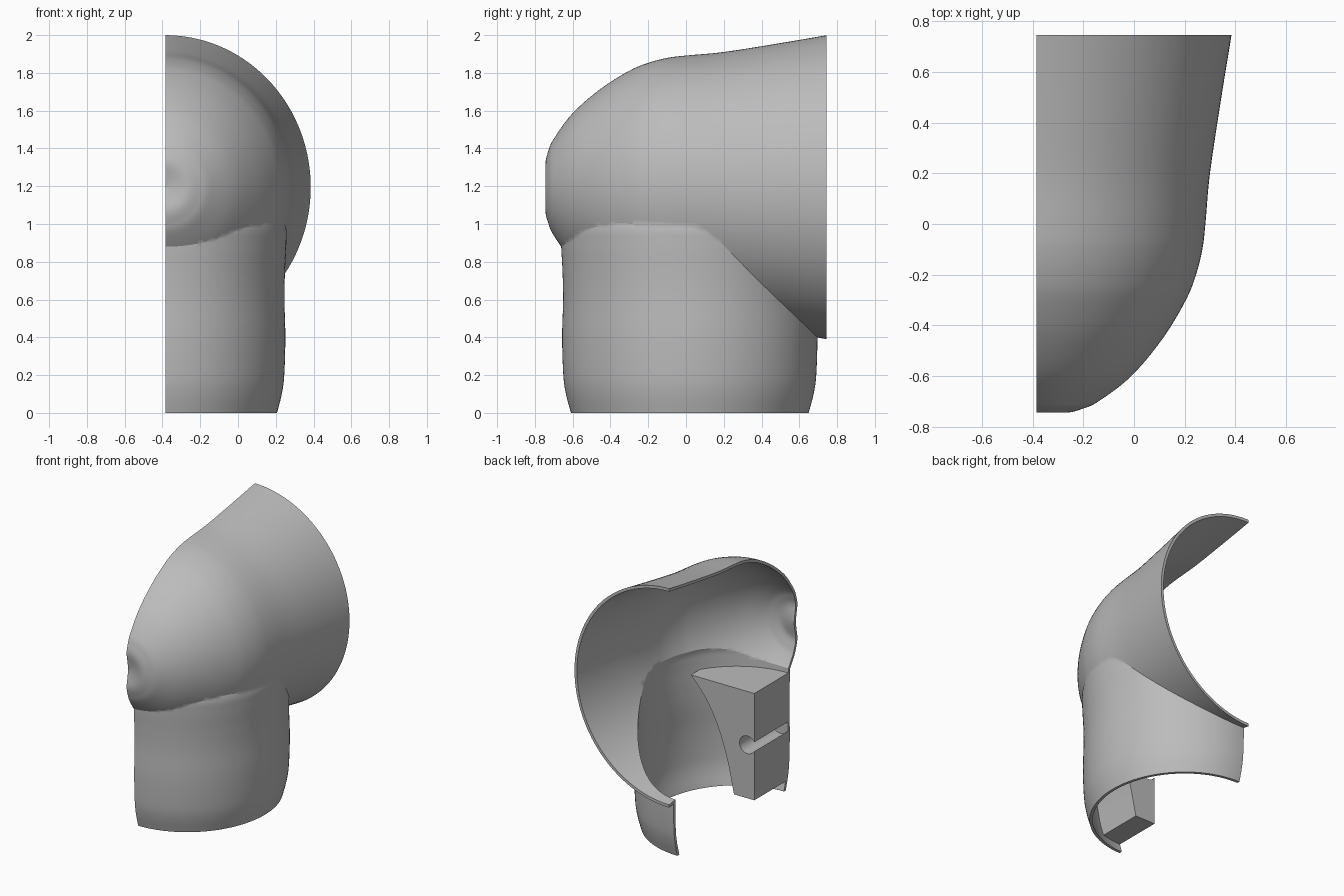
import bpy, bmesh, math
from mathutils import Vector

cube = bpy.data.objects.get("Cube")
if cube:
    bpy.data.objects.remove(cube, do_unlink=True)

CUT = -0.385      # plane where the shell is halved
WALL = 0.02
SEGMENTS = 128

grey = bpy.data.materials.new("plain grey")
grey.use_nodes = True
grey.diffuse_color = (0.5, 0.5, 0.5, 1)
grey.node_tree.nodes["Principled BSDF"].inputs["Base Color"].default_value = (0.5, 0.5, 0.5, 1)

# (radius, distance along axis) profiles
SLEEVE = [(0.0, -0.725), (0.05, -0.733), (0.12, -0.744), (0.18, -0.73), (0.245, -0.7),
          (0.375, -0.6), (0.5, -0.45), (0.59, -0.3), (0.63, -0.2), (0.655, -0.1),
          (0.667, 0.0), (0.685, 0.2), (0.73, 0.5), (0.77, 0.745)]
COLLAR = [(0.592, 0.0), (0.617, 0.1), (0.63, 0.2), (0.636, 0.4), (0.631, 0.6),
          (0.634, 0.75), (0.641, 0.9), (0.636, 1.0), (0.58, 1.15)]


def smooth_path(points, steps=5):
    """Catmull-Rom curve through the profile points."""
    p = [Vector(q) for q in points]
    p = [2 * p[0] - p[1]] + p + [2 * p[-1] - p[-2]]
    path = []
    for a, b, c, d in zip(p, p[1:], p[2:], p[3:]):
        for i in range(steps):
            t = i / steps
            path.append(0.5 * (2 * b + (c - a) * t + (2 * a - 5 * b + 4 * c - d) * t ** 2
                               + (3 * b - a - 3 * c + d) * t ** 3))
    return path + [p[-2]]


def inset_path(path, amount):
    """Move a profile inward along its normals."""
    result = []
    for i, p in enumerate(path):
        t = (path[min(i + 1, len(path) - 1)] - path[max(i - 1, 0)]).normalized()
        result.append(Vector((max(p.x - t.y * amount, 0), p.y + t.x * amount)))
    return result


def add_object(name, bm):
    bmesh.ops.remove_doubles(bm, verts=bm.verts, dist=1e-5)
    bmesh.ops.recalc_face_normals(bm, faces=bm.faces)
    mesh = bpy.data.meshes.new(name)
    bm.to_mesh(mesh)
    bm.free()
    mesh.materials.append(grey)
    obj = bpy.data.objects.new(name, mesh)
    bpy.context.collection.objects.link(obj)
    return obj


def revolve(name, path, place):
    """Closed solid of revolution; place maps (u, v, along) to a position."""
    bm = bmesh.new()
    rings = []
    for r, h in path:
        angles = [math.tau * (i + 0.5) / SEGMENTS for i in range(SEGMENTS)]
        rings.append([bm.verts.new(place(r * math.cos(a), r * math.sin(a), h)) for a in angles])
    for low, high in zip(rings, rings[1:]):
        for i in range(SEGMENTS):
            j = (i + 1) % SEGMENTS
            bm.faces.new((low[i], low[j], high[j], high[i]))
    bm.faces.new(rings[-1])
    if path[0][0] > 0.001:
        bm.faces.new(rings[0])
    return add_object(name, bm)


def sleeve_solid(name, inset=0.0):
    path = inset_path(smooth_path(SLEEVE), inset)
    path[0].x = 0
    if inset:
        path.append(path[-1] + Vector((0.02, 0.12)))
    return revolve(name, path, lambda u, v, h: (CUT + u, h, 1.195 + 1.045 * v))


def collar_solid(name, inset=0.0):
    path = inset_path(smooth_path(COLLAR), inset)
    if inset:
        path.insert(0, path[0] - Vector((0.02, 0.1)))
    return revolve(name, path, lambda u, v, h: (CUT + u, 0.02 + 1.063 * v, h))


def combine(obj, other, operation):
    """Apply a boolean and discard the helper."""
    mod = obj.modifiers.new("boolean", 'BOOLEAN')
    mod.operation, mod.object, mod.solver = operation, other, 'EXACT'
    other.hide_render = True
    bpy.ops.object.select_all(action='DESELECT')
    bpy.context.view_layer.objects.active = obj
    obj.select_set(True)
    bpy.ops.object.modifier_apply(modifier=mod.name)
    bpy.data.objects.remove(other, do_unlink=True)


def shade(obj):
    bpy.ops.object.select_all(action='DESELECT')
    bpy.context.view_layer.objects.active = obj
    obj.select_set(True)
    bpy.ops.object.shade_smooth_by_angle(angle=math.radians(30))


def extrude_y(name, outline, y0, y1):
    """Prism from an x-z outline."""
    bm = bmesh.new()
    face = bm.faces.new([bm.verts.new((x, y0, z)) for x, z in outline])
    new = bmesh.ops.extrude_face_region(bm, geom=[face])["geom"]
    bmesh.ops.translate(bm, vec=(0, y1 - y0, 0),
                        verts=[v for v in new if isinstance(v, bmesh.types.BMVert)])
    return add_object(name, bm)


# Thin elbow shell: outer solids joined, inner solids removed, then halved
shell = sleeve_solid("elbow_shell")
combine(shell, collar_solid("outer_collar"), 'UNION')
combine(shell, sleeve_solid("inner_sleeve", WALL), 'DIFFERENCE')
combine(shell, collar_solid("inner_collar", WALL), 'DIFFERENCE')
half = extrude_y("half_space", [(CUT, -1), (2, -1), (2, 3), (CUT, 3)], -2, 2)
combine(shell, half, 'INTERSECT')
shade(shell)

# Mounting block behind the front wall, with a curved flank
flank = smooth_path([(-0.22, 0.067), (-0.165, 0.31), (-0.09, 0.53), (0.008, 0.71), (0.13, 0.852)])
block = extrude_y("mounting_block", [(CUT, 0.067)] + [tuple(p) for p in flank] + [(CUT, 0.852)],
                  -0.243, -0.9)
combine(block, collar_solid("block_trim", WALL / 2), 'INTERSECT')

# Round channel running front to back, open along the cut face
circle = [(CUT + 0.055 + 0.065 * math.cos(math.tau * i / 32),
           0.46 + 0.065 * math.sin(math.tau * i / 32)) for i in range(32)]
combine(block, extrude_y("channel", circle, -0.1, -0.64), 'DIFFERENCE')
shade(block)
